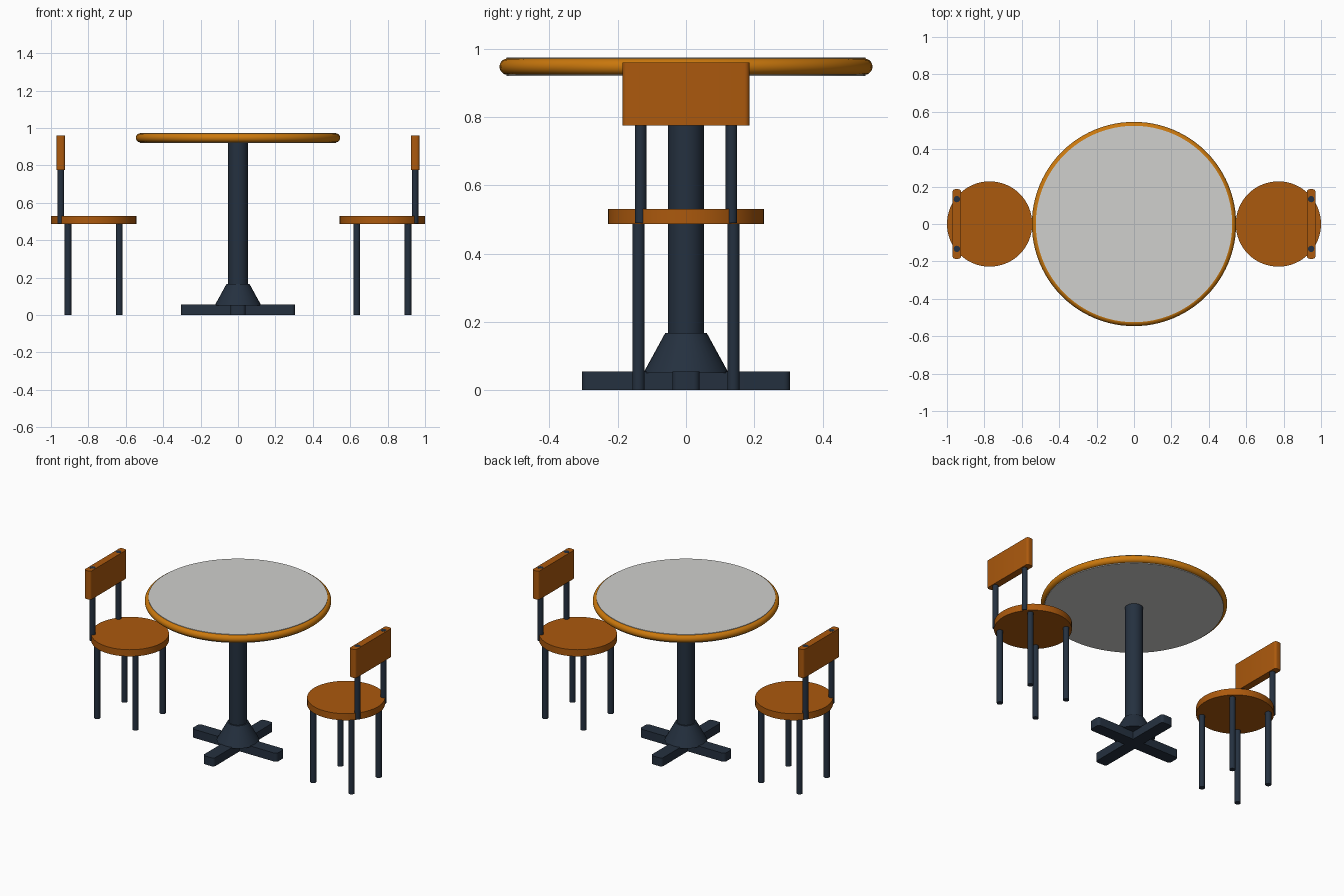
import bpy
import bmesh
from math import pi, cos, sin, radians

cube = bpy.data.objects.get("Cube")
if cube:
    bpy.data.objects.remove(cube, do_unlink=True)


def material(name, colour):
    mat = bpy.data.materials.new(name)
    mat.use_nodes = True
    mat.diffuse_color = (*colour, 1)
    mat.node_tree.nodes["Principled BSDF"].inputs["Base Color"].default_value = (*colour, 1)
    return mat


WOOD = material("brown wood", (0.41, 0.10, 0.004))
TRIM = material("golden wood trim", (0.60, 0.19, 0.004))
METAL = material("dark blue metal", (0.018, 0.030, 0.050))
TOP = material("light grey laminate", (0.63, 0.63, 0.61))


def finish(obj, name, mat):
    obj.name = obj.data.name = name
    obj.data.materials.append(mat)
    bpy.ops.object.shade_smooth_by_angle(angle=radians(35))
    return obj


def cylinder(name, mat, x, y, z0, z1, radius, top_radius=None, sides=32):
    """Upright cylinder, or a cone frustum when top_radius is given."""
    bpy.ops.mesh.primitive_cone_add(
        vertices=sides, radius1=radius,
        radius2=radius if top_radius is None else top_radius,
        depth=z1 - z0, location=(x, y, (z0 + z1) / 2))
    return finish(bpy.context.object, name, mat)


def rounded_box(name, mat, centre, size, corner):
    """Box whose four upright edges are rounded."""
    bpy.ops.mesh.primitive_cube_add(size=1, location=centre)
    obj = bpy.context.object
    bm = bmesh.new()
    bm.from_mesh(obj.data)
    bmesh.ops.scale(bm, vec=size, verts=bm.verts)
    upright = [e for e in bm.edges
               if abs(e.verts[0].co.z - e.verts[1].co.z) > size[2] / 2]
    bmesh.ops.bevel(bm, geom=upright, offset=corner, segments=5,
                    profile=0.5, affect='EDGES')
    bm.to_mesh(obj.data)
    bm.free()
    return finish(obj, name, mat)


# Table top with its round edging
cylinder("table_top", TOP, 0, 0, 0.919, 0.974, 0.525, sides=96)
bpy.ops.mesh.primitive_torus_add(
    major_segments=96, minor_segments=20, major_radius=0.522,
    minor_radius=0.024, location=(0, 0, 0.947))
finish(bpy.context.object, "table_rim", TRIM)

# Pedestal and cross foot
cylinder("table_column", METAL, 0, 0, 0.05, 0.919, 0.053)
cylinder("column_collar", METAL, 0, 0, 0.05, 0.167, 0.125, 0.061)
rounded_box("foot_bar_x", METAL, (0, 0, 0.0275), (0.608, 0.08, 0.055), 0.018)
rounded_box("foot_bar_y", METAL, (0, 0, 0.0273), (0.08, 0.608, 0.0546), 0.018)

# Two chairs facing the table
for side, label in ((1, "left"), (-1, "right")):
    cylinder(f"{label}_seat", WOOD, side * 0.772, 0, 0.487, 0.53, 0.228, sides=64)
    rounded_box(f"{label}_backrest", WOOD, (side * 0.947, 0, 0.867),
                (0.046, 0.372, 0.184), 0.015)
    for y, end in ((-1, "front"), (1, "back")):
        for x, place in ((0.635, "inner"), (0.909, "outer")):
            cylinder(f"{label}_{place}_{end}_leg", METAL,
                     side * x, y * 0.139, 0, 0.49, 0.018, sides=20)
        cylinder(f"{label}_{end}_back_post", METAL,
                 side * 0.947, y * 0.133, 0.49, 0.9595, 0.017, sides=20)
